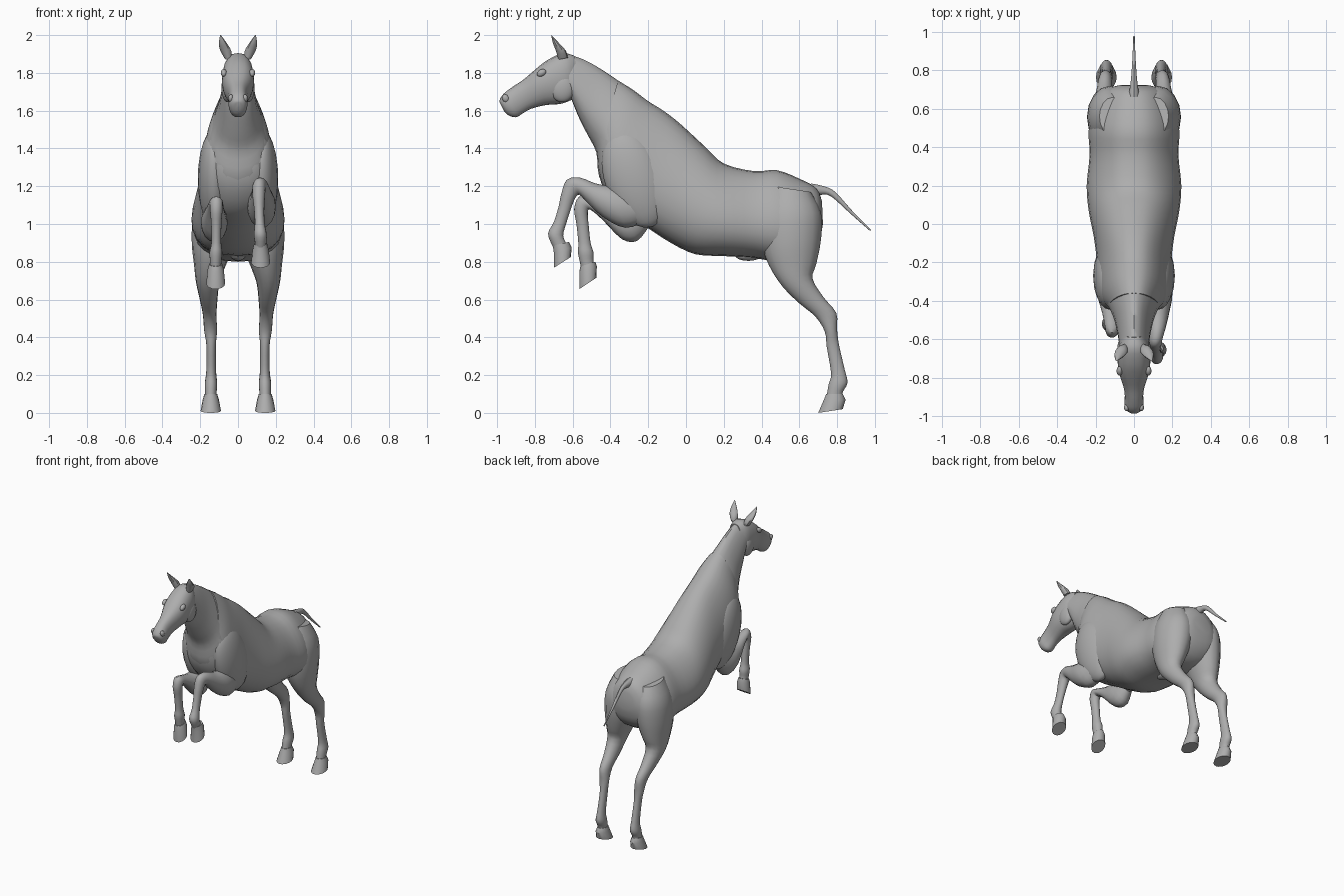
import bpy, bmesh, math
from mathutils import Vector

cube = bpy.data.objects.get("Cube")
if cube:
    bpy.data.objects.remove(cube, do_unlink=True)

grey = bpy.data.materials.new("plain grey")
grey.use_nodes = True
grey.diffuse_color = (0.42, 0.42, 0.42, 1)
grey.node_tree.nodes["Principled BSDF"].inputs["Base Color"].default_value = (0.42, 0.42, 0.42, 1)


def spline(a, b, c, d, t):
    """Catmull-Rom blend of four sections."""
    return [0.5 * (2 * q + (r - p) * t + (2 * p - 5 * q + 4 * r - s) * t * t
                   + (3 * q - p - 3 * r + s) * t ** 3) for p, q, r, s in zip(a, b, c, d)]


def finish(name, bm):
    bmesh.ops.recalc_face_normals(bm, faces=bm.faces)
    mesh = bpy.data.meshes.new(name)
    bm.to_mesh(mesh)
    bm.free()
    obj = bpy.data.objects.new(name, mesh)
    bpy.context.collection.objects.link(obj)
    mesh.materials.append(grey)
    bpy.ops.object.select_all(action='DESELECT')
    obj.select_set(True)
    bpy.context.view_layer.objects.active = obj
    bpy.ops.object.shade_smooth_by_angle(angle=math.radians(40))
    return obj


def loft(name, sections, egg=0.0, sides=20, steps=3, power=1.0):
    """Skin oval sections (y1, z1, y2, z2, x, half width) spanning two outline points.
    A positive egg value narrows each oval towards its first point."""
    s = [sections[0]] + sections + [sections[-1]]
    rows = [spline(*s[i:i + 4], k / steps) for i in range(len(s) - 3) for k in range(steps)]
    rows.append(sections[-1])
    bm = bmesh.new()
    rings = []
    for y1, z1, y2, z2, x, w in rows:
        mid = Vector((x, (y1 + y2) / 2, (z1 + z2) / 2))
        half = Vector((0, (y1 - y2) / 2, (z1 - z2) / 2))
        ring = []
        for k in range(sides):
            a = 2 * math.pi * k / sides
            c, n = math.cos(a), math.sin(a)
            side = math.copysign(abs(n) ** power, n) * w * (1 - egg * c)
            ring.append(bm.verts.new(mid + half * c + Vector((side, 0, 0))))
        rings.append(ring)
    for r, q in zip(rings, rings[1:]):
        for k in range(sides):
            bm.faces.new((r[k], r[(k + 1) % sides], q[(k + 1) % sides], q[k]))
    bm.faces.new(rings[0])
    bm.faces.new(rings[-1])
    return finish(name, bm)


def ball(name, centre, size, tilt=0.0):
    bm = bmesh.new()
    bmesh.ops.create_uvsphere(bm, u_segments=20, v_segments=12, radius=1)
    obj = finish(name, bm)
    obj.location, obj.scale, obj.rotation_euler = centre, size, (tilt, 0, 0)
    return obj


# Trunk from rump to withers
loft("trunk", [
    (0.72, 1.12, 0.725, 1.00, 0, 0.07), (0.69, 1.19, 0.70, 0.90, 0, 0.15),
    (0.60, 1.24, 0.62, 0.82, 0, 0.205), (0.48, 1.285, 0.49, 0.80, 0, 0.23),
    (0.36, 1.28, 0.36, 0.82, 0, 0.225), (0.20, 1.32, 0.20, 0.83, 0, 0.24),
    (0.10, 1.41, 0.05, 0.84, 0, 0.23), (-0.03, 1.53, -0.08, 0.90, 0, 0.205),
    (-0.12, 1.60, -0.22, 0.99, 0, 0.19), (-0.20, 1.65, -0.36, 1.08, 0, 0.185),
    (-0.28, 1.71, -0.45, 1.22, 0, 0.165), (-0.36, 1.76, -0.465, 1.38, 0, 0.125),
], egg=0.22, sides=28, power=0.85)

# Neck, narrow along the crest
loft("neck", [
    (-0.16, 1.62, -0.40, 1.14, 0, 0.16), (-0.27, 1.70, -0.46, 1.25, 0, 0.155),
    (-0.36, 1.76, -0.475, 1.38, 0, 0.125), (-0.45, 1.82, -0.52, 1.47, 0, 0.10),
    (-0.54, 1.87, -0.57, 1.57, 0, 0.085), (-0.63, 1.90, -0.61, 1.67, 0, 0.075),
], egg=0.30)

# Head from poll to lips
loft("head", [
    (-0.59, 1.89, -0.57, 1.74, 0, 0.045), (-0.65, 1.905, -0.59, 1.67, 0, 0.075),
    (-0.73, 1.87, -0.66, 1.637, 0, 0.085), (-0.79, 1.825, -0.74, 1.63, 0, 0.08),
    (-0.86, 1.765, -0.82, 1.61, 0, 0.056), (-0.92, 1.725, -0.865, 1.585, 0, 0.048),
    (-0.965, 1.69, -0.90, 1.565, 0, 0.05), (-0.985, 1.66, -0.94, 1.575, 0, 0.037),
    (-0.987, 1.645, -0.965, 1.60, 0, 0.015),
], egg=-0.08, power=0.8)

# Tail held out behind
loft("tail", [
    (0.66, 1.215, 0.68, 1.14, 0, 0.03), (0.73, 1.20, 0.72, 1.155, 0, 0.02),
    (0.79, 1.17, 0.77, 1.145, 0, 0.014), (0.88, 1.07, 0.87, 1.055, 0, 0.008),
    (0.98, 0.97, 0.975, 0.963, 0, 0.004)], sides=10)

ball("sheath", (0, 0.33, 0.835), (0.04, 0.07, 0.03))

for side, s in (("left", 1), ("right", -1)):
    # Ears, brows and nostrils
    loft(side + "_ear", [
        (-0.675, 1.87, -0.625, 1.88, s * 0.05, 0.02), (-0.69, 1.92, -0.635, 1.915, s * 0.065, 0.03),
        (-0.705, 1.96, -0.665, 1.95, s * 0.08, 0.022), (-0.714, 2.0, -0.709, 1.997, s * 0.092, 0.003),
    ], sides=10)
    ball(side + "_eye", (s * 0.075, -0.765, 1.80), (0.016, 0.026, 0.018), 0.5)
    ball(side + "_nostril", (s * 0.038, -0.955, 1.665), (0.014, 0.018, 0.022), 0.5)
    ball(side + "_cheek", (s * 0.055, -0.655, 1.72), (0.033, 0.065, 0.075))

    # Shoulder muscle
    ball(side + "_shoulder", (s * 0.125, -0.27, 1.24), (0.088, 0.16, 0.27), 0.35)

    # Hind leg: haunch, gaskin, hock, cannon and pastern
    loft(side + "_hind_leg", [
        (0.46, 1.20, 0.66, 1.17, s * 0.11, 0.07), (0.40, 1.06, 0.715, 1.06, s * 0.12, 0.115),
        (0.40, 0.90, 0.715, 0.92, s * 0.13, 0.115), (0.44, 0.78, 0.69, 0.79, s * 0.148, 0.085),
        (0.51, 0.67, 0.67, 0.71, s * 0.16, 0.062), (0.60, 0.58, 0.73, 0.61, s * 0.155, 0.046),
        (0.685, 0.51, 0.795, 0.53, s * 0.15, 0.036), (0.735, 0.43, 0.80, 0.44, s * 0.145, 0.034),
        (0.745, 0.35, 0.81, 0.36, s * 0.142, 0.025), (0.768, 0.21, 0.84, 0.23, s * 0.142, 0.026),
        (0.755, 0.15, 0.855, 0.16, s * 0.143, 0.033), (0.745, 0.09, 0.83, 0.11, s * 0.144, 0.03),
        (0.74, 0.06, 0.83, 0.07, s * 0.144, 0.03)], sides=16)
    loft(side + "_hind_hoof", [
        (0.742, 0.10, 0.83, 0.10, s * 0.144, 0.034), (0.73, 0.07, 0.845, 0.07, s * 0.144, 0.043),
        (0.70, 0.0, 0.83, 0.02, s * 0.144, 0.054)], sides=16, steps=1)

# Left foreleg, lifted higher
loft("left_foreleg", [
    (-0.27, 1.18, -0.22, 1.01, 0.12, 0.06), (-0.40, 1.20, -0.32, 0.98, 0.125, 0.075),
    (-0.48, 1.215, -0.43, 1.03, 0.125, 0.06), (-0.56, 1.245, -0.52, 1.11, 0.12, 0.045),
    (-0.63, 1.235, -0.565, 1.155, 0.112, 0.036), (-0.66, 1.16, -0.59, 1.13, 0.11, 0.033),
    (-0.675, 1.09, -0.612, 1.07, 0.112, 0.027), (-0.70, 1.01, -0.635, 1.0, 0.115, 0.026),
    (-0.73, 0.95, -0.65, 0.94, 0.118, 0.034), (-0.71, 0.89, -0.635, 0.90, 0.12, 0.03),
    (-0.69, 0.85, -0.625, 0.88, 0.12, 0.03)], sides=16)
loft("left_fore_hoof", [
    (-0.705, 0.885, -0.62, 0.905, 0.12, 0.035), (-0.70, 0.85, -0.605, 0.875, 0.12, 0.043),
    (-0.70, 0.768, -0.61, 0.825, 0.12, 0.05)], sides=16, steps=1)

# Right foreleg, held lower with the elbow back
loft("right_foreleg", [
    (-0.25, 1.12, -0.20, 0.98, -0.12, 0.05), (-0.35, 1.11, -0.26, 0.91, -0.125, 0.07),
    (-0.41, 1.11, -0.34, 0.92, -0.125, 0.065), (-0.49, 1.13, -0.44, 1.02, -0.12, 0.045),
    (-0.565, 1.145, -0.505, 1.075, -0.115, 0.036), (-0.592, 1.08, -0.52, 1.06, -0.115, 0.033),
    (-0.58, 1.0, -0.515, 0.99, -0.115, 0.027), (-0.57, 0.90, -0.505, 0.90, -0.115, 0.026),
    (-0.572, 0.85, -0.49, 0.85, -0.117, 0.034), (-0.56, 0.79, -0.49, 0.81, -0.118, 0.03),
    (-0.55, 0.75, -0.485, 0.78, -0.118, 0.03)], sides=16)
loft("right_fore_hoof", [
    (-0.56, 0.775, -0.48, 0.80, -0.118, 0.035), (-0.565, 0.745, -0.472, 0.775, -0.118, 0.043),
    (-0.565, 0.655, -0.475, 0.715, -0.118, 0.05)], sides=16, steps=1)
